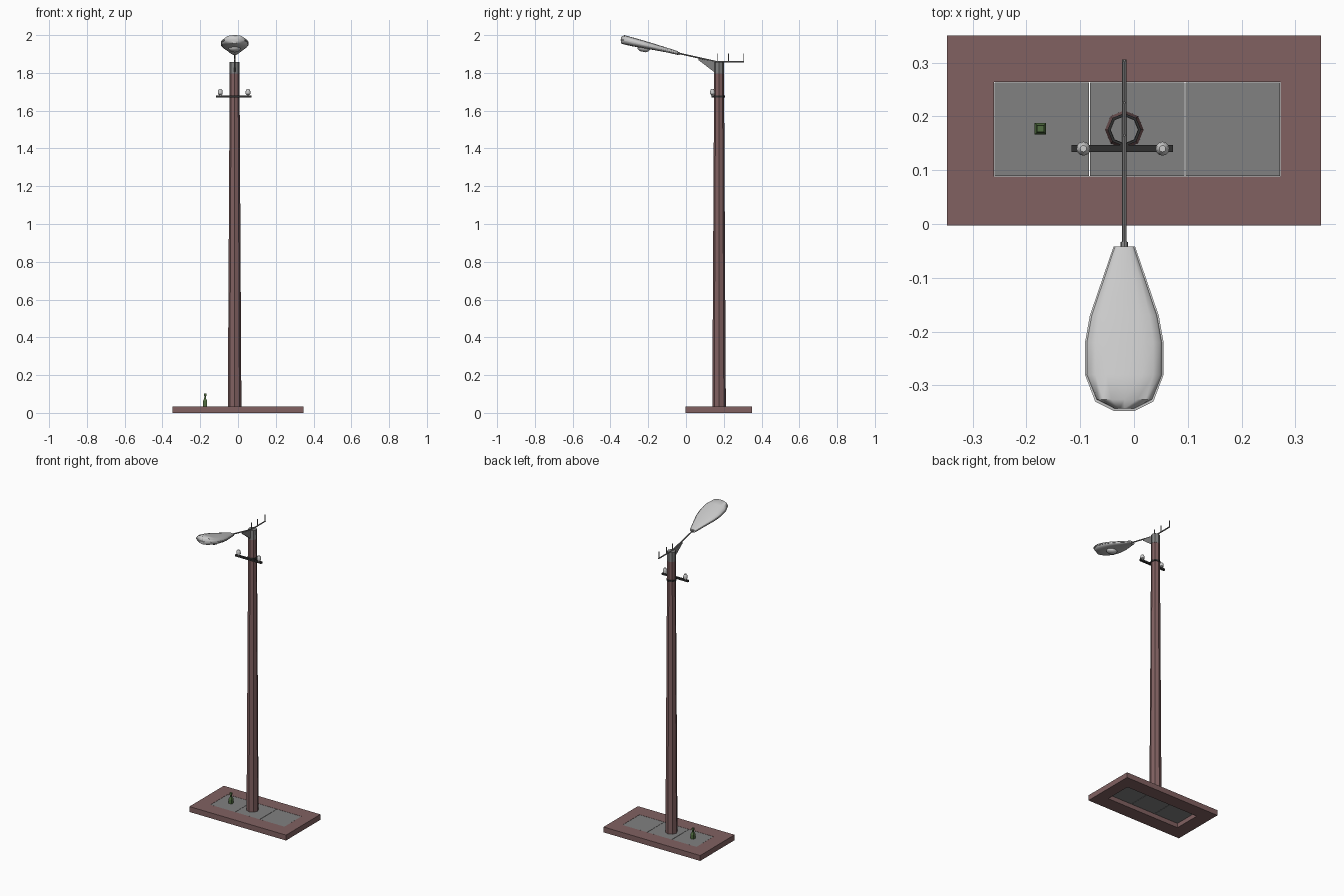
import bpy, bmesh, math
from mathutils import Vector

if "Cube" in bpy.data.objects:
    bpy.data.objects.remove(bpy.data.objects["Cube"])

CX, CY = -0.018, 0.175   # pole axis


def material(name, rgb):
    m = bpy.data.materials.new(name)
    m.diffuse_color = (*rgb, 1)
    m.use_nodes = True
    m.node_tree.nodes["Principled BSDF"].inputs["Base Color"].default_value = m.diffuse_color
    return m


BROWN = material("brown", (0.22, 0.12, 0.12))
GREY = material("mid_grey", (0.22, 0.22, 0.22))
DARK = material("dark", (0.03, 0.03, 0.03))
GREEN = material("green", (0.08, 0.15, 0.05))


def make(name, verts, faces, mat=None, smooth=None):
    me = bpy.data.meshes.new(name)
    me.from_pydata(verts, [], faces)
    bm = bmesh.new()
    bm.from_mesh(me)
    bmesh.ops.recalc_face_normals(bm, faces=bm.faces)
    bm.to_mesh(me)
    bm.free()
    ob = bpy.data.objects.new(name, me)
    bpy.context.collection.objects.link(ob)
    if mat:
        me.materials.append(mat)
    if smooth:
        bpy.ops.object.select_all(action='DESELECT')
        ob.select_set(True)
        bpy.context.view_layer.objects.active = ob
        bpy.ops.object.shade_smooth_by_angle(angle=math.radians(smooth))
    return ob


def skin(name, rings, mat=None, smooth=None, closed=False):
    """Bridge equal-length rings; cap the ends unless the loop is closed."""
    n, k = len(rings[0]), len(rings)
    verts = [p for r in rings for p in r]
    faces = [(i * n + j, i * n + (j + 1) % n,
              (i + 1) % k * n + (j + 1) % n, (i + 1) % k * n + j)
             for i in range(k if closed else k - 1) for j in range(n)]
    if not closed:
        faces += [tuple(range(n))[::-1], tuple(range((k - 1) * n, k * n))]
    return make(name, verts, faces, mat, smooth)


def rect(x0, x1, y0, y1, z):
    return [(x0, y0, z), (x1, y0, z), (x1, y1, z), (x0, y1, z)]


def box(name, x0, x1, y0, y1, z0, z1, mat=None):
    return skin(name, [rect(x0, x1, y0, y1, z0), rect(x0, x1, y0, y1, z1)], mat)


def lathe(name, x, y, profile, sides, mat=None, smooth=None, turn=0.0, closed=False):
    rings = [[(x + r * math.cos(turn + math.tau * i / sides),
               y + r * math.sin(turn + math.tau * i / sides), z) for i in range(sides)]
             for r, z in profile]
    return skin(name, rings, mat, smooth, closed=closed)


def rod(name, a, b, r, sides=8, mat=None):
    a, b = Vector(a), Vector(b)
    q = (b - a).to_track_quat('Z', 'Y')
    circle = [q @ Vector((r * math.cos(math.tau * i / sides),
                          r * math.sin(math.tau * i / sides), 0)) for i in range(sides)]
    return skin(name, [[a + c for c in circle], [b + c for c in circle]], mat)


# Base: open kerb frame with three thin paving slabs
outer, inner = (-0.347, 0.347, -0.003, 0.35), (-0.26, 0.272, 0.088, 0.264)
skin("kerb_frame", [rect(*outer, 0), rect(*outer, 0.035),
                    rect(*inner, 0.035), rect(*inner, 0)], BROWN, closed=True)
for i in range(3):
    x = -0.26 + i * 0.1774
    box(f"paving_slab_{i + 1}", x + 0.001, x + 0.1764, 0.089, 0.263, 0.028, 0.0345, GREY)

# Tapered octagonal pole and its metal cap
lathe("pole", CX, CY, [(0.036, 0.03), (0.026, 1.80)], 8, BROWN)
lathe("pole_cap", CX, CY, [(0.027, 1.797), (0.026, 1.858)], 8, GREY)

# Lamp arm, gusset, and rear aerial rod with pins
rod("lamp_arm", (CX, CY, 1.856), (CX, -0.05, 1.906), 0.004, mat=GREY)
rod("arm_socket", (CX, -0.034, 1.902), (CX, -0.05, 1.906), 0.007, mat=GREY)
rod("rear_rod", (CX, CY - 0.02, 1.858), (CX, 0.306, 1.858), 0.004, mat=GREY)
tri = [(0.066, 1.876), (0.155, 1.858), (0.155, 1.80), (0.066, 1.868)]
skin("arm_gusset", [[(CX + s * 0.004, y, z) for y, z in tri] for s in (-1, 1)], GREY)
for i, y in enumerate((0.165, 0.225, 0.303)):
    rod(f"rod_pin_{i + 1}", (CX, y, 1.855), (CX, y, 1.902), 0.0025, 6, GREY)

# Lamp head: lofted sections as (y, half width, top z, bottom z)
stations = [(-0.042, 0.018, 1.915, 1.895), (-0.10, 0.038, 1.933, 1.908),
            (-0.17, 0.062, 1.955, 1.921), (-0.22, 0.071, 1.970, 1.929),
            (-0.28, 0.071, 1.987, 1.940), (-0.326, 0.052, 2.0, 1.950),
            (-0.343, 0.018, 1.990, 1.956)]


def section(y, w, top, bottom, n=16):
    pts = []
    for i in range(n):
        c, s = math.cos(math.tau * i / n), math.sin(math.tau * i / n)
        h = (top - bottom) / 2
        sup = lambda v, e: math.copysign(abs(v) ** e, v)
        pts.append((CX + w * sup(c, 0.8), y, (top + bottom) / 2 + h * sup(s, 0.8)))
    return pts


skin("lamp_housing", [section(*s) for s in stations], smooth=50)
# Thin seam rim around the housing
rim = []
for y, w, top, bottom in stations:
    m, y = (top + bottom) / 2, (y - 0.004 if y < -0.3 else y)
    rim.append([(CX + sx * (w + 0.002), y, m + sz * 0.003)
                for sx, sz in ((-1, -1), (1, -1), (1, 1), (-1, 1))])
skin("lamp_rim", rim)
# Lens bulging from the underside
lens = lathe("lamp_lens", 0, 0, [(math.sin(math.pi * t / 8), -math.cos(math.pi * t / 8))
                                 for t in range(1, 8)], 16, smooth=60)
lens.scale = (0.032, 0.034, 0.020)
lens.location = (CX, -0.225, 1.930)
lens.rotation_euler = (math.radians(-13), 0, 0)

# Cross bar with pole clamp and two insulators
box("cross_bar", -0.116, 0.072, 0.134, 0.147, 1.669, 1.680, DARK)
lathe("bar_clamp", CX, CY, [(0.025, 1.669), (0.031, 1.669), (0.031, 1.679), (0.025, 1.679)],
      8, DARK, closed=True)
for side, x in (("left", -0.094), ("right", 0.053)):
    lathe(f"insulator_{side}", x, 0.14,
          [(0.006, 1.678), (0.007, 1.685), (0.013, 1.688), (0.013, 1.698),
           (0.011, 1.708), (0.006, 1.715)], 12, smooth=40)

# Small square bottle standing on the slab
lathe("bottle", -0.174, 0.177,
      [(0.0155, 0.034), (0.0155, 0.062), (0.007, 0.076), (0.006, 0.088),
       (0.010, 0.090), (0.009, 0.102)], 4, GREEN, turn=math.pi / 4)
